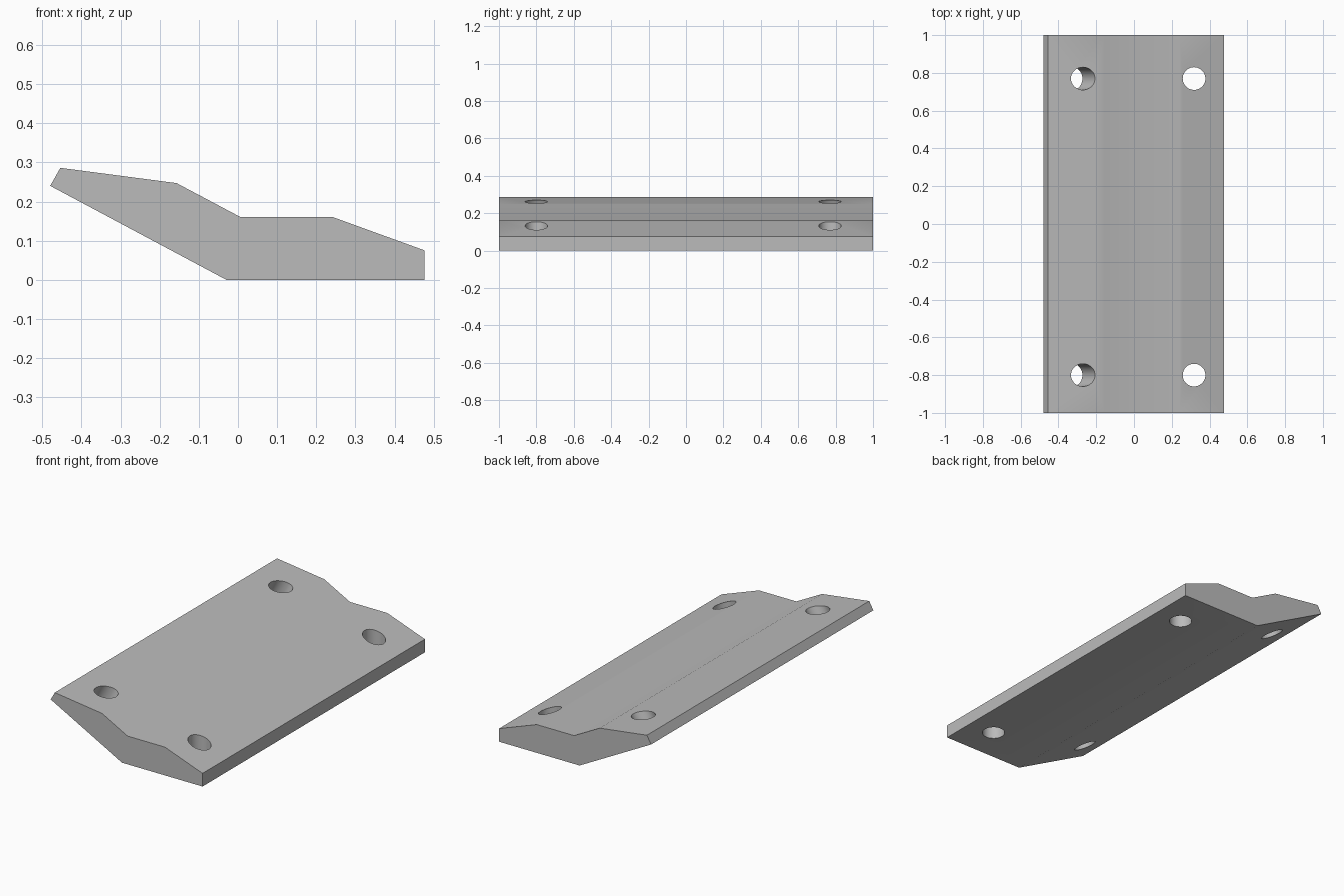
import bpy
import bmesh
from math import radians, sin, cos
from mathutils import Matrix, Vector

cube = bpy.data.objects.get("Cube")
if cube:
    bpy.data.objects.remove(cube, do_unlink=True)

grey = bpy.data.materials.new("plain grey")
grey.use_nodes = True
colour = (0.5, 0.5, 0.5, 1)
grey.diffuse_color = colour
grey.node_tree.nodes["Principled BSDF"].inputs["Base Color"].default_value = colour


def make_object(name, bm):
    bmesh.ops.recalc_face_normals(bm, faces=bm.faces[:])
    mesh = bpy.data.meshes.new(name)
    bm.to_mesh(mesh)
    bm.free()
    mesh.materials.append(grey)
    obj = bpy.data.objects.new(name, mesh)
    bpy.context.collection.objects.link(obj)
    return obj


# Bent plate: cross-section extruded along its length
profile = [(-0.48, 0.24), (-0.454, 0.286), (-0.157, 0.247), (0.005, 0.161),
           (0.24, 0.161), (0.477, 0.075), (0.477, 0), (-0.03, 0)]
bm = bmesh.new()
end = bm.faces.new([bm.verts.new((x, -1, z)) for x, z in profile])
out = bmesh.ops.extrude_face_region(bm, geom=[end])
verts = [g for g in out["geom"] if isinstance(g, bmesh.types.BMVert)]
bmesh.ops.translate(bm, verts=verts, vec=(0, 2, 0))
plate = make_object("bent_plate", bm)

# Screw holes: vertical in the flat wing, square to the underside in the raised wing
tilt = radians(28.2)
bm = bmesh.new()
for y in (-0.8, 0.77):
    for x, z, angle in ((0.318, 0.1, 0), (-0.27, 0.262, tilt)):
        place = Matrix.Translation(Vector((x, y, z))) @ Matrix.Rotation(angle, 4, "Y")
        bmesh.ops.create_cone(bm, cap_ends=True, segments=48, radius1=0.06,
                              radius2=0.06, depth=0.6, matrix=place)
cutter = make_object("hole_cutter", bm)
cutter.hide_render = True

# Cut the holes, then drop the cutter
cut = plate.modifiers.new("screw holes", "BOOLEAN")
cut.operation = "DIFFERENCE"
cut.solver = "EXACT"
cut.object = cutter
bpy.context.view_layer.objects.active = plate
plate.select_set(True)
bpy.ops.object.modifier_apply(modifier=cut.name)
bpy.data.objects.remove(cutter, do_unlink=True)
bpy.ops.object.shade_smooth_by_angle(angle=radians(30))
